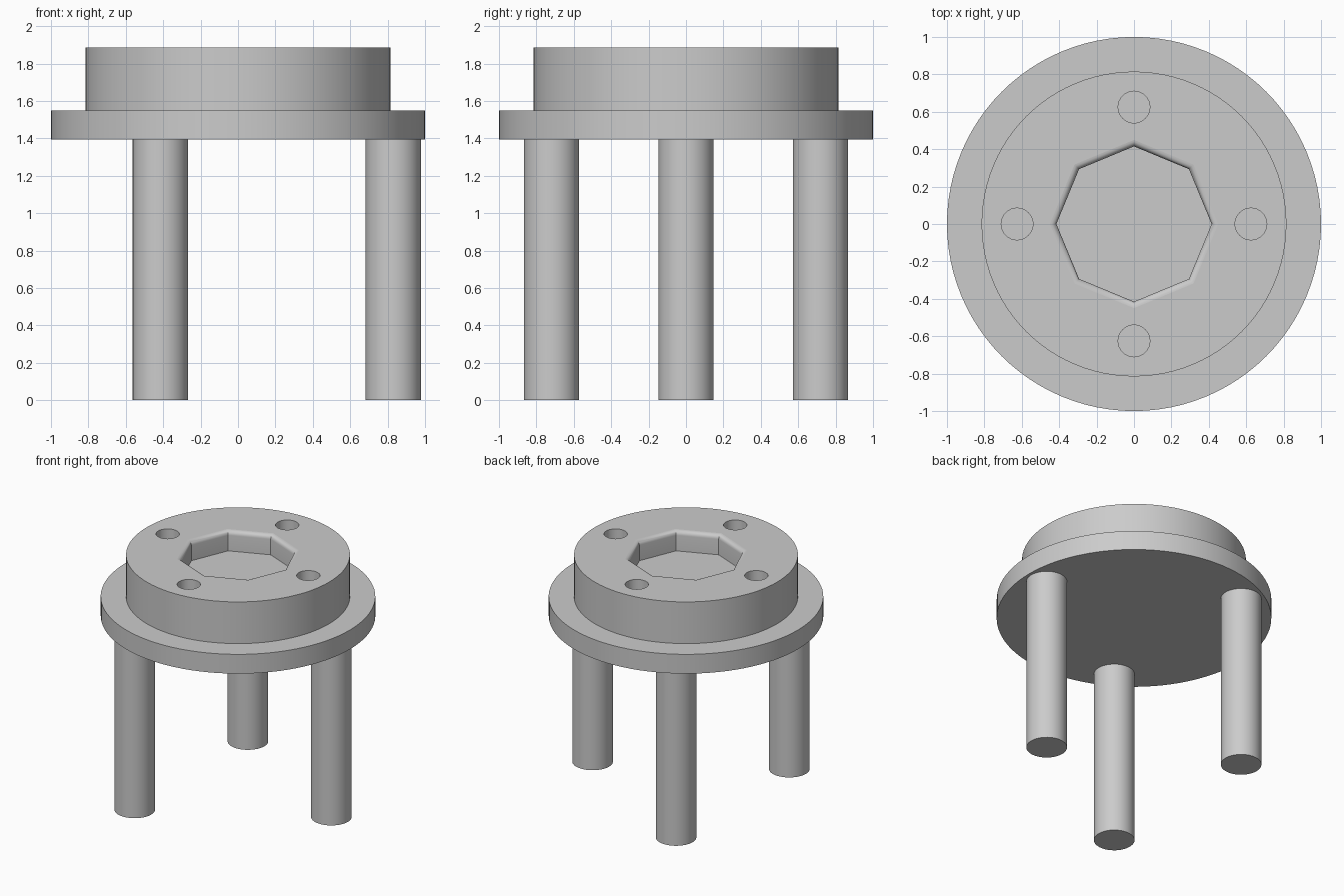
import bpy
import bmesh
import math

cube = bpy.data.objects.get("Cube")
if cube:
    bpy.data.objects.remove(cube, do_unlink=True)

grey = bpy.data.materials.new("plain grey")
grey.use_nodes = True
grey.diffuse_color = (0.6, 0.6, 0.6, 1)
grey.node_tree.nodes["Principled BSDF"].inputs["Base Color"].default_value = grey.diffuse_color


def lathe(name, profile, sides, x=0, y=0):
    """Closed solid from (radius, height) rings, capped at both ends."""
    bm = bmesh.new()
    rings = []
    for r, z in profile:
        angles = [2 * math.pi * i / sides for i in range(sides)]
        rings.append([bm.verts.new((r * math.cos(a), r * math.sin(a), z)) for a in angles])
    for low, high in zip(rings, rings[1:]):
        for i in range(sides):
            j = (i + 1) % sides
            bm.faces.new((low[i], low[j], high[j], high[i]))
    bm.faces.new(rings[0][::-1])
    bm.faces.new(rings[-1])
    bmesh.ops.recalc_face_normals(bm, faces=bm.faces)
    mesh = bpy.data.meshes.new(name)
    bm.to_mesh(mesh)
    bm.free()
    mesh.materials.append(grey)
    obj = bpy.data.objects.new(name, mesh)
    obj.location = (x, y, 0)
    bpy.context.collection.objects.link(obj)
    return obj


def activate(obj):
    bpy.ops.object.select_all(action='DESELECT')
    obj.select_set(True)
    bpy.context.view_layer.objects.active = obj


def smooth(obj):
    """Smooth curved walls, keep level faces flat."""
    activate(obj)
    bpy.ops.object.shade_smooth_by_angle(angle=math.radians(30))
    for p in obj.data.polygons:
        if abs(p.normal.z) > 0.999:
            p.use_smooth = False


BASE, STEP, TOP = 1.395, 1.55, 1.885

# Stepped round body: wide flange with a narrower drum
body = lathe("stepped_body", [(1, BASE), (1, STEP), (0.815, STEP), (0.815, TOP)], 96)

# Eight-sided pocket with a rounded lip
pocket_r, lip, floor = 0.415, 0.035, TOP - 0.16
profile = [(pocket_r, floor)]
for i in range(7):
    a = math.pi / 2 * i / 6
    profile.append((pocket_r + lip * (1 - math.cos(a)), TOP - lip + lip * math.sin(a)))
profile.append((pocket_r + lip, TOP + 0.1))
cutters = [lathe("pocket_cutter", profile, 8)]

# Four blind round holes about the pocket
for i in range(4):
    a = math.pi / 2 * i
    cutters.append(lathe("hole_cutter", [(0.085, floor), (0.085, TOP + 0.1)], 32,
                         0.625 * math.cos(a), 0.625 * math.sin(a)))

for cutter in cutters:
    cutter.hide_render = True
    mod = body.modifiers.new("cut", 'BOOLEAN')
    mod.operation = 'DIFFERENCE'
    mod.solver = 'EXACT'
    mod.object = cutter
    activate(body)
    bpy.ops.object.modifier_apply(modifier=mod.name)
    bpy.data.objects.remove(cutter, do_unlink=True)
smooth(body)

# Three round legs
for i, name in enumerate(("left_leg", "right_back_leg", "right_front_leg")):
    a = 2 * math.pi * i / 3
    leg = lathe(name, [(0.148, 0), (0.148, BASE)], 48,
                0.83 * math.cos(a), 0.83 * math.sin(a))
    smooth(leg)
